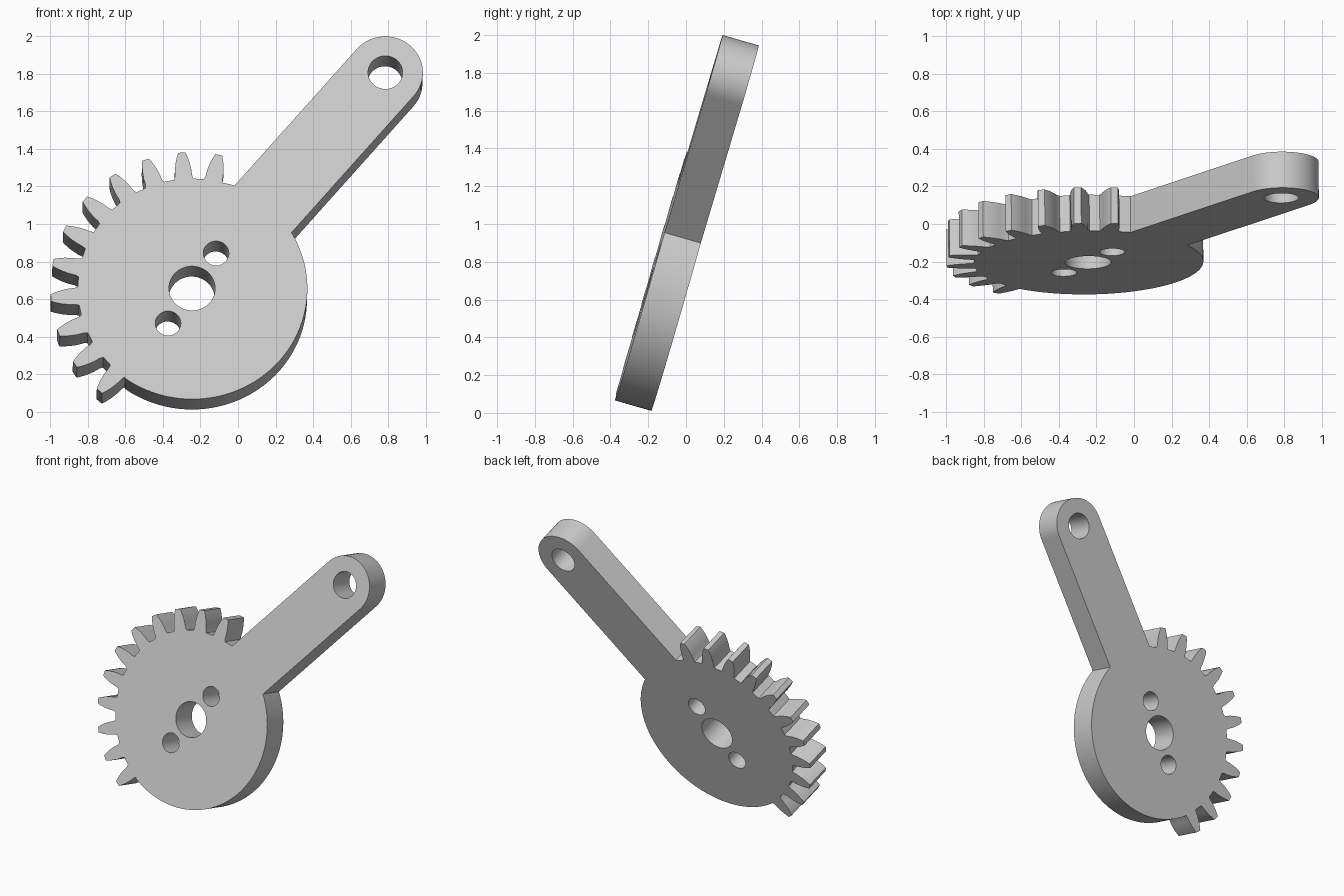
import bpy, bmesh
from math import sin, cos, asin, radians, sqrt
from mathutils import Matrix, Vector

if "Cube" in bpy.data.objects:
    bpy.data.objects.remove(bpy.data.objects["Cube"], do_unlink=True)

DISC_R, THICK = 0.615, 0.2
ARM_R, ARM_LEN, ARM_ANGLE = 0.2, 1.583, 49.2
TOOTH_COUNT, TOOTH_START, TOOTH_STEP = 11, 79, 15
# Half of one tooth: (radius, half width) from root to tip
TOOTH = [(0.607, 0.052), (0.625, 0.046), (0.66, 0.044), (0.70, 0.037),
         (0.735, 0.027), (0.755, 0.019)]


def polar(r, deg):
    return Vector((r * cos(radians(deg)), r * sin(radians(deg))))


def arc(center, r, start, end, steps):
    return [center + polar(r, start + (end - start) * i / steps) for i in range(steps + 1)]


def tooth(deg):
    along, across = polar(1, deg), polar(1, deg + 90)
    rising = [along * r - across * w for r, w in TOOTH]
    falling = [along * r + across * w for r, w in reversed(TOOTH)]
    return rising + falling


def prism(name, outline, y0, y1):
    """Extrude an upright outline from y0 back to y1."""
    bm = bmesh.new()
    face = bm.faces.new([bm.verts.new((p.x, y0, p.y)) for p in outline])
    new = bmesh.ops.extrude_face_region(bm, geom=[face])["geom"]
    verts = [g for g in new if isinstance(g, bmesh.types.BMVert)]
    bmesh.ops.translate(bm, verts=verts, vec=(0, y1 - y0, 0))
    bmesh.ops.recalc_face_normals(bm, faces=bm.faces)
    mesh = bpy.data.meshes.new(name)
    bm.to_mesh(mesh)
    bm.free()
    obj = bpy.data.objects.new(name, mesh)
    bpy.context.collection.objects.link(obj)
    return obj


# Outline: rounded arm, toothed sector, plain round rim
origin = Vector((0, 0))
tip = polar(ARM_LEN, ARM_ANGLE)
spread = asin(ARM_R / DISC_R) * 180 / 3.14159265
arm_low, arm_high = ARM_ANGLE - spread, ARM_ANGLE + spread
outline = [polar(DISC_R, arm_low)]
outline += arc(tip, ARM_R, ARM_ANGLE - 90, ARM_ANGLE + 90, 32)
outline += [polar(DISC_R, arm_high)]
for k in range(TOOTH_COUNT):
    outline += tooth(TOOTH_START + k * TOOTH_STEP)
last = TOOTH_START + (TOOTH_COUNT - 1) * TOOTH_STEP
outline += arc(origin, DISC_R, last + 5.5, arm_low + 360, 72)[:-1]
lever = prism("gear_lever", outline, 0, THICK)

# Shaft hole, two bolt holes and the arm hole
holes = [(origin, 0.123), (polar(0.233, 56.5), 0.068),
         (polar(0.233, 236.5), 0.068), (tip, 0.092)]
bpy.context.view_layer.objects.active = lever
for center, r in holes:
    cutter = prism("hole_cutter", arc(center, r, 0, 360, 48)[:-1], -0.1, THICK + 0.1)
    cutter.hide_render = True
    mod = lever.modifiers.new("hole", 'BOOLEAN')
    mod.operation = 'DIFFERENCE'
    mod.solver = 'EXACT'
    mod.object = cutter
    bpy.ops.object.modifier_apply(modifier=mod.name)
    bpy.data.objects.remove(cutter, do_unlink=True)

# Plain grey finish
grey = bpy.data.materials.new("light_grey")
grey.use_nodes = True
color = (0.6, 0.6, 0.6, 1)
grey.diffuse_color = color
grey.node_tree.nodes["Principled BSDF"].inputs["Base Color"].default_value = color
lever.data.materials.clear()
lever.data.materials.append(grey)

# Lean the plate backwards into place
lever.matrix_world = (Matrix.Translation((-0.245, -0.205, 0.657))
                      @ Matrix.Rotation(radians(0.6), 4, 'Z')
                      @ Matrix.Rotation(radians(-16.1), 4, 'X'))
bpy.ops.object.select_all(action='DESELECT')
lever.select_set(True)
bpy.ops.object.shade_smooth_by_angle(angle=radians(30))
